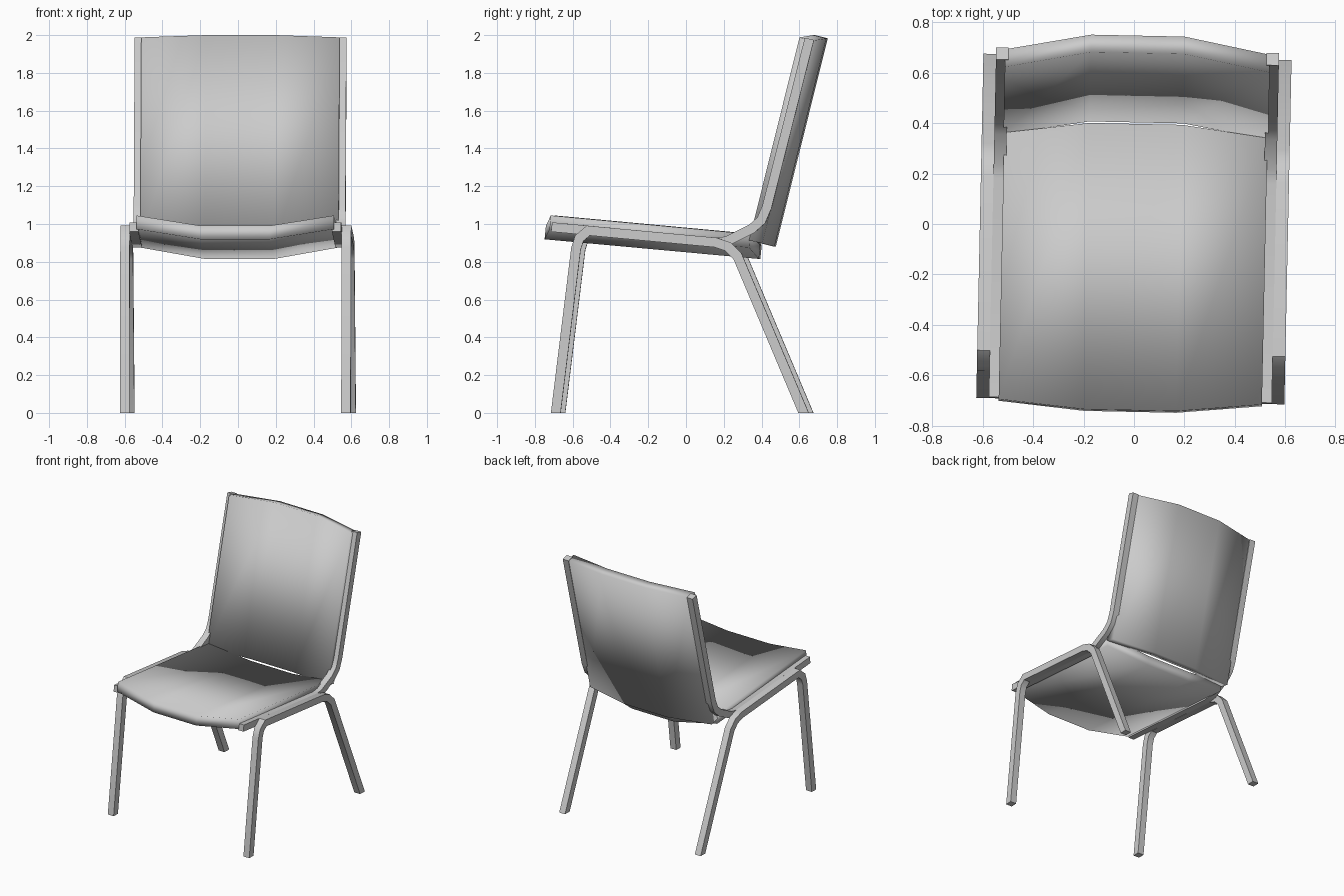
import bpy, math
from mathutils import Vector, Matrix

if "Cube" in bpy.data.objects:
    bpy.data.objects.remove(bpy.data.objects["Cube"])

TURN = Matrix.Rotation(math.radians(-1.2), 4, 'Z')   # whole chair sits slightly turned


def make(name, verts, faces, sharp_angle=None):
    me = bpy.data.meshes.new(name)
    me.from_pydata([TURN @ Vector(v) for v in verts], [], faces)
    me.update()
    ob = bpy.data.objects.new(name, me)
    bpy.context.collection.objects.link(ob)
    me.shade_smooth()
    if sharp_angle:
        me.set_sharp_from_angle(angle=math.radians(sharp_angle))
    return ob


def bar(name, path, x0, x1, width, flat_ends):
    """Rectangular bar following a (y, z) path, with mitred bends."""
    pts = [Vector(p) for p in path]
    segs = [(b - a).normalized() for a, b in zip(pts, pts[1:])]
    norms = [Vector((-d.y, d.x)) for d in segs]
    verts, faces = [], []
    for i, p in enumerate(pts):
        n0 = norms[max(i - 1, 0)]
        n1 = norms[min(i, len(norms) - 1)]
        m = (n0 + n1).normalized()
        if flat_ends and i in (0, len(pts) - 1):
            m = Vector((math.copysign(1, n0.x), 0))
        off = m * (width / 2 / m.dot(n0))
        a, b = p + off, p - off
        verts += [(x0, a.x, a.y), (x1, a.x, a.y), (x1, b.x, b.y), (x0, b.x, b.y)]
    for i in range(len(pts) - 1):
        for k in range(4):
            j = (k + 1) % 4
            faces.append((4 * i + k, 4 * i + 4 + k, 4 * i + 4 + j, 4 * i + j))
    e = 4 * (len(pts) - 1)
    faces += [(0, 1, 2, 3), (e + 3, e + 2, e + 1, e)]
    return make(name, verts, faces, 40)


def fix_normals(ob):
    import bmesh
    bm = bmesh.new()
    bm.from_mesh(ob.data)
    bmesh.ops.recalc_face_normals(bm, faces=bm.faces)
    bm.to_mesh(ob.data)
    bm.free()


def shell(name, side, middle, xs, xm):
    """Dished slab of three facets; side and middle are 4-point (y, z) sections."""
    verts = [(x, y, z) for x, sec in ((-xs, side), (-xm, middle), (xm, middle), (xs, side))
             for y, z in sec]
    faces = [(0, 1, 2, 3), (15, 14, 13, 12)]
    for i in range(3):
        for k in range(4):
            j = (k + 1) % 4
            faces.append((4 * i + k, 4 * i + 4 + k, 4 * i + 4 + j, 4 * i + j))
    return make(name, verts, faces)


# Leg frames: front foot, under the seat edge, down to the back foot
leg_path = [(-0.677, 0), (-0.570, 0.87), (-0.552, 0.925), (-0.505, 0.965),
            (0.17, 0.902), (0.235, 0.88), (0.285, 0.83), (0.635, 0)]
# Rails: along the seat edge, then bending up the side of the back
rail_path = [(-0.70, 0.984), (0.17, 0.902), (0.23, 0.91), (0.36, 0.975),
             (0.41, 1.02), (0.44, 1.09), (0.665, 1.98)]

parts = []
for label, s in (("left", -1), ("right", 1)):
    parts.append(bar(label + "_leg_frame", leg_path, s * 0.561, s * 0.611, 0.051, True))
    parts.append(bar(label + "_back_rail", rail_path, s * 0.512, s * 0.561, 0.05, False))

# Seat shell
parts.append(shell("seat",
                   [(-0.705, 1.045), (0.352, 0.947), (0.345, 0.875), (-0.712, 0.973)],
                   [(-0.738, 0.991), (0.397, 0.887), (0.390, 0.815), (-0.745, 0.919)],
                   0.522, 0.183))
# Back shell
parts.append(shell("backrest",
                   [(0.612, 1.988), (0.682, 1.971), (0.415, 0.897), (0.345, 0.914)],
                   [(0.678, 2.0), (0.747, 1.983), (0.472, 0.880), (0.403, 0.897)],
                   0.525, 0.185))
for p in parts:
    fix_normals(p)
